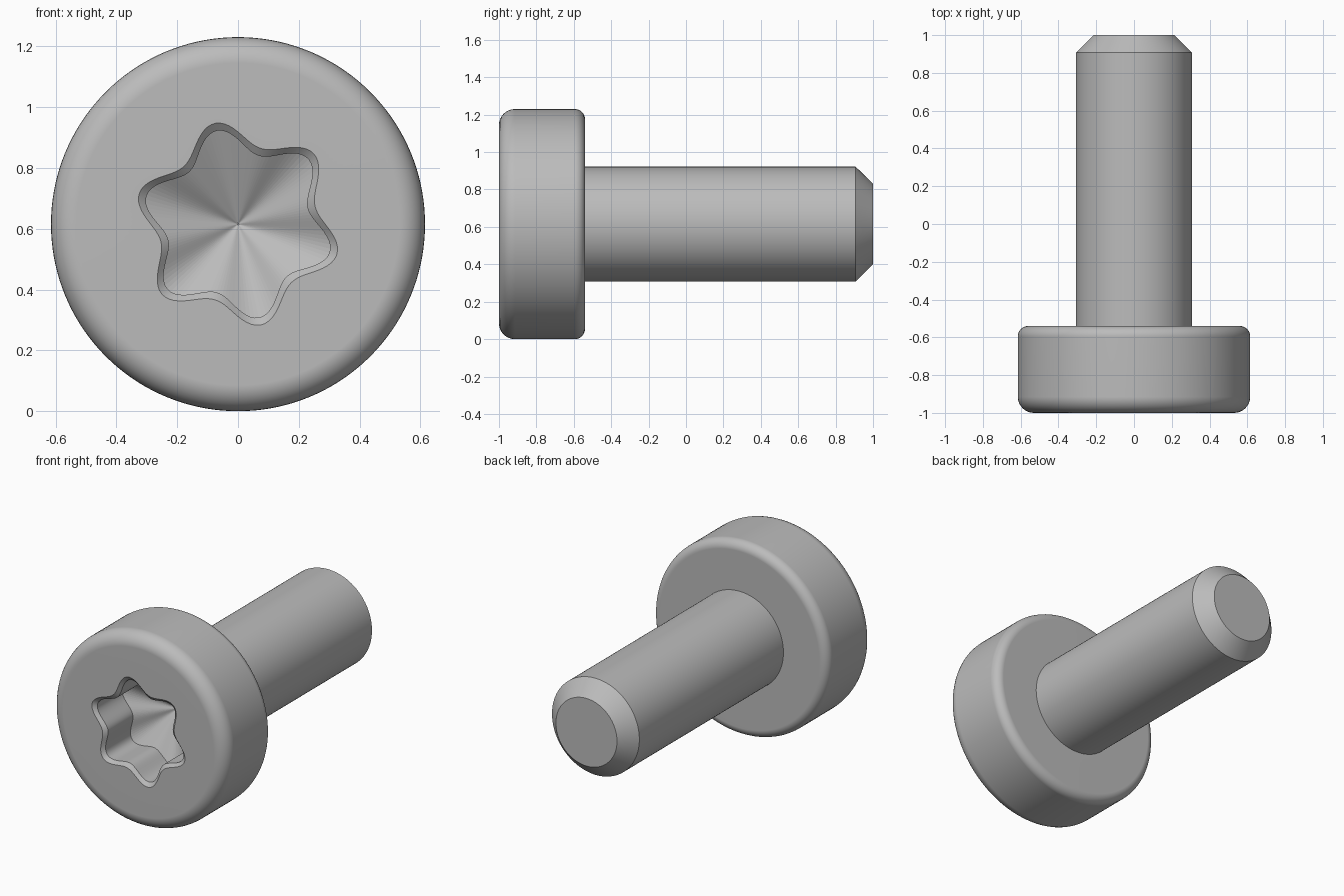
import bpy
import bmesh
from math import sin, cos, pi, radians

SEGMENTS = 144
HEAD_RADIUS = 0.615
SHANK_RADIUS = 0.307
AXIS_HEIGHT = 0.615
HEAD_BACK = -0.54

if "Cube" in bpy.data.objects:
    bpy.data.objects.remove(bpy.data.objects["Cube"])

steel = bpy.data.materials.new("grey_steel")
steel.use_nodes = True
colour = (0.5, 0.5, 0.5, 1)
steel.diffuse_color = colour
steel.node_tree.nodes["Principled BSDF"].inputs["Base Color"].default_value = colour


def circle(radius):
    return lambda angle: radius


def lobed(inset):
    """Six-lobed socket outline, shrunk by inset."""
    def radius(angle):
        t = 6 * (angle - radians(103))
        return 0.2975 + 0.04 * cos(t) + 0.0025 * cos(2 * t) - inset
    return radius


def fillet(y, radius, size, start, steps=8):
    """Quarter-round stations about a centre point, as (y, outline)."""
    stations = []
    for i in range(steps + 1):
        a = start + i / steps * pi / 2
        stations.append((y - size * cos(a), circle(radius + size * sin(a))))
    return stations


def build(name, stations):
    """Skin outlines along y; an outline of None is a point on the axis."""
    bm = bmesh.new()
    rings = []
    for y, outline in stations:
        if outline is None:
            rings.append([bm.verts.new((0, y, AXIS_HEIGHT))])
            continue
        ring = []
        for i in range(SEGMENTS):
            a = 2 * pi * i / SEGMENTS
            r = outline(a)
            ring.append(bm.verts.new((r * cos(a), y, AXIS_HEIGHT + r * sin(a))))
        rings.append(ring)
    for a, b in zip(rings, rings[1:]):
        for i in range(SEGMENTS):
            j = (i + 1) % SEGMENTS
            if len(a) == 1:
                bm.faces.new((a[0], b[i], b[j]))
            elif len(b) == 1:
                bm.faces.new((a[i], b[0], a[j]))
            else:
                bm.faces.new((a[i], b[i], b[j], a[j]))
    mesh = bpy.data.meshes.new(name)
    bm.to_mesh(mesh)
    bm.free()
    mesh.materials.append(steel)
    obj = bpy.data.objects.new(name, mesh)
    bpy.context.collection.objects.link(obj)
    bpy.ops.object.select_all(action='DESELECT')
    obj.select_set(True)
    bpy.context.view_layer.objects.active = obj
    bpy.ops.object.shade_smooth_by_angle(angle=radians(25))
    # Triangles fan to a point, so they stay flat
    for face in mesh.polygons:
        if len(face.vertices) == 3:
            face.use_smooth = False
    weighted = obj.modifiers.new("even_normals", 'WEIGHTED_NORMAL')
    weighted.keep_sharp = True
    return obj


# Head: socket floor, socket wall, chamfered rim, rounded outside, back face
FRONT_ROUND, BACK_ROUND = 0.085, 0.055
socket = [(-0.60, None), (-0.73, lobed(0.025)), (-0.98, lobed(0.025)), (-1, lobed(0))]
front_edge = fillet(-1 + FRONT_ROUND, HEAD_RADIUS - FRONT_ROUND, FRONT_ROUND, 0)
back_edge = fillet(HEAD_BACK - BACK_ROUND, HEAD_RADIUS - BACK_ROUND, BACK_ROUND, pi / 2)
build("screw_head", socket + front_edge + back_edge + [(HEAD_BACK, circle(SHANK_RADIUS))])

# Shank with chamfered tip
build("screw_shank", [
    (HEAD_BACK, circle(SHANK_RADIUS)),
    (0.907, circle(SHANK_RADIUS)),
    (1, circle(0.215)),
    (1, None),
])
